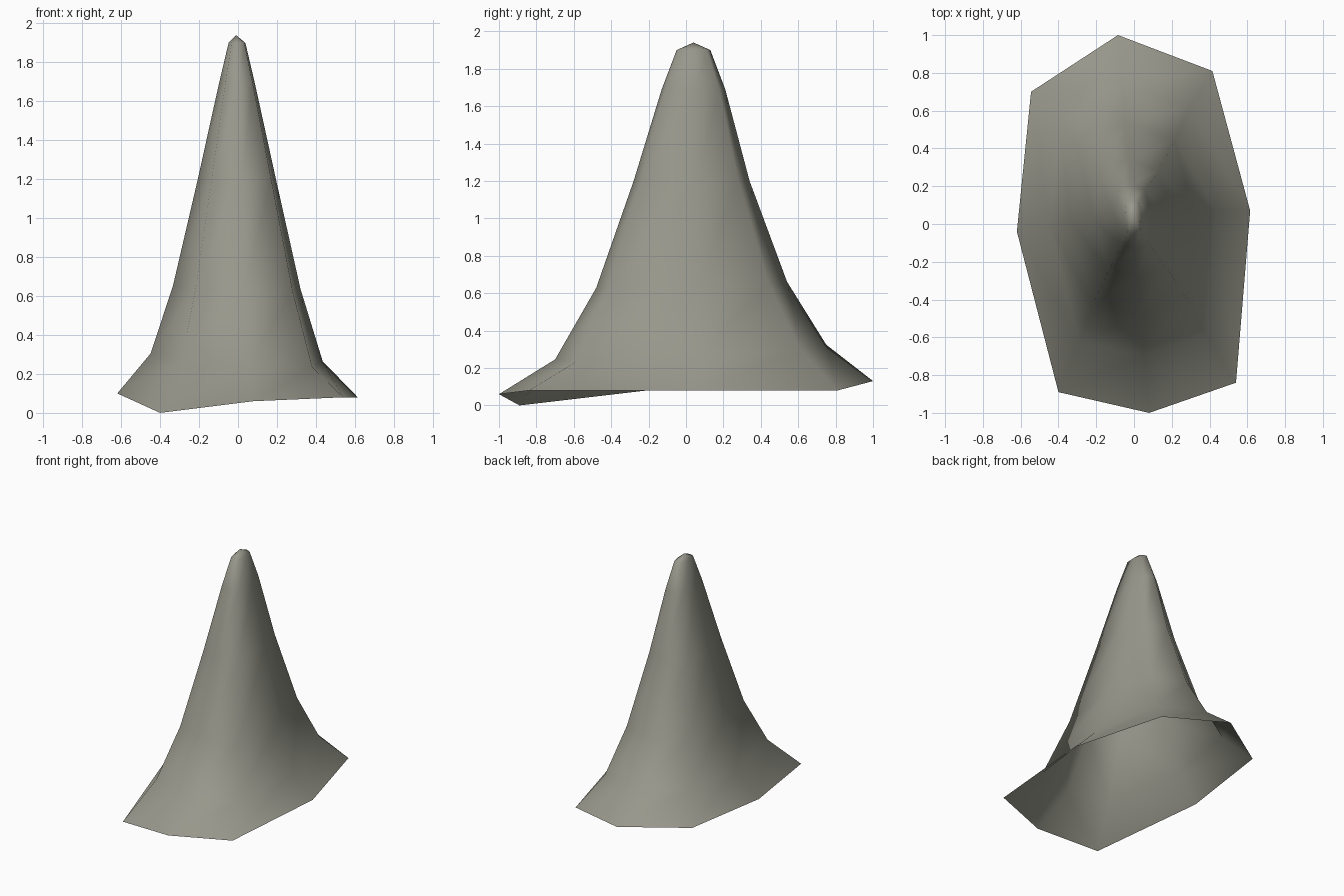
import bpy
import bmesh

cube = bpy.data.objects.get("Cube")
if cube:
    bpy.data.objects.remove(cube, do_unlink=True)

# Stone material
stone = bpy.data.materials.new("olive grey stone")
stone.use_nodes = True
colour = (0.31, 0.31, 0.26, 1)
stone.diffuse_color = colour
bsdf = stone.node_tree.nodes["Principled BSDF"]
bsdf.inputs["Base Color"].default_value = colour
bsdf.inputs["Roughness"].default_value = 0.9

# Uneven flared rim, counter-clockwise from the left side
rim = [(0.615, 0.07, 0.08), (0.415, 0.81, 0.08), (-0.085, 1.0, 0.13), (-0.545, 0.70, 0.13),
       (-0.62, -0.04, 0.10), (-0.40, -0.89, 0.0), (0.08, -1.0, 0.06), (0.54, -0.84, 0.08)]

# Rings above the rim: height, width scale, depth scale, y centre, tilt along y
rings = [(0.285, 0.715, 0.725, 0.025, 0.05), (0.645, 0.53, 0.51, 0.03, 0.03),
         (1.20, 0.325, 0.31, 0.03, 0.0), (1.69, 0.15, 0.17, 0.04, 0.0),
         (1.90, 0.07, 0.09, 0.04, 0.0)]

bm = bmesh.new()
loops = [[bm.verts.new(p) for p in rim]]
for height, sx, sy, cy, tilt in rings:
    loops.append([bm.verts.new((x * sx - 0.005, y * sy + cy, height + tilt * y * sy - tilt * x * sx))
                  for x, y, z in rim])
apex = bm.verts.new((-0.01, 0.04, 1.94))

# Walls, with a pointed cap and an open base
count = len(rim)
for low, high in zip(loops, loops[1:]):
    for i in range(count):
        j = (i + 1) % count
        bm.faces.new((low[i], low[j], high[j], high[i]))
for i in range(count):
    bm.faces.new((loops[-1][i], loops[-1][(i + 1) % count], apex))
for face in bm.faces:
    face.smooth = True

mesh = bpy.data.meshes.new("rock_spire")
bm.to_mesh(mesh)
bm.free()
mesh.materials.append(stone)
spire = bpy.data.objects.new("rock_spire", mesh)
bpy.context.collection.objects.link(spire)
